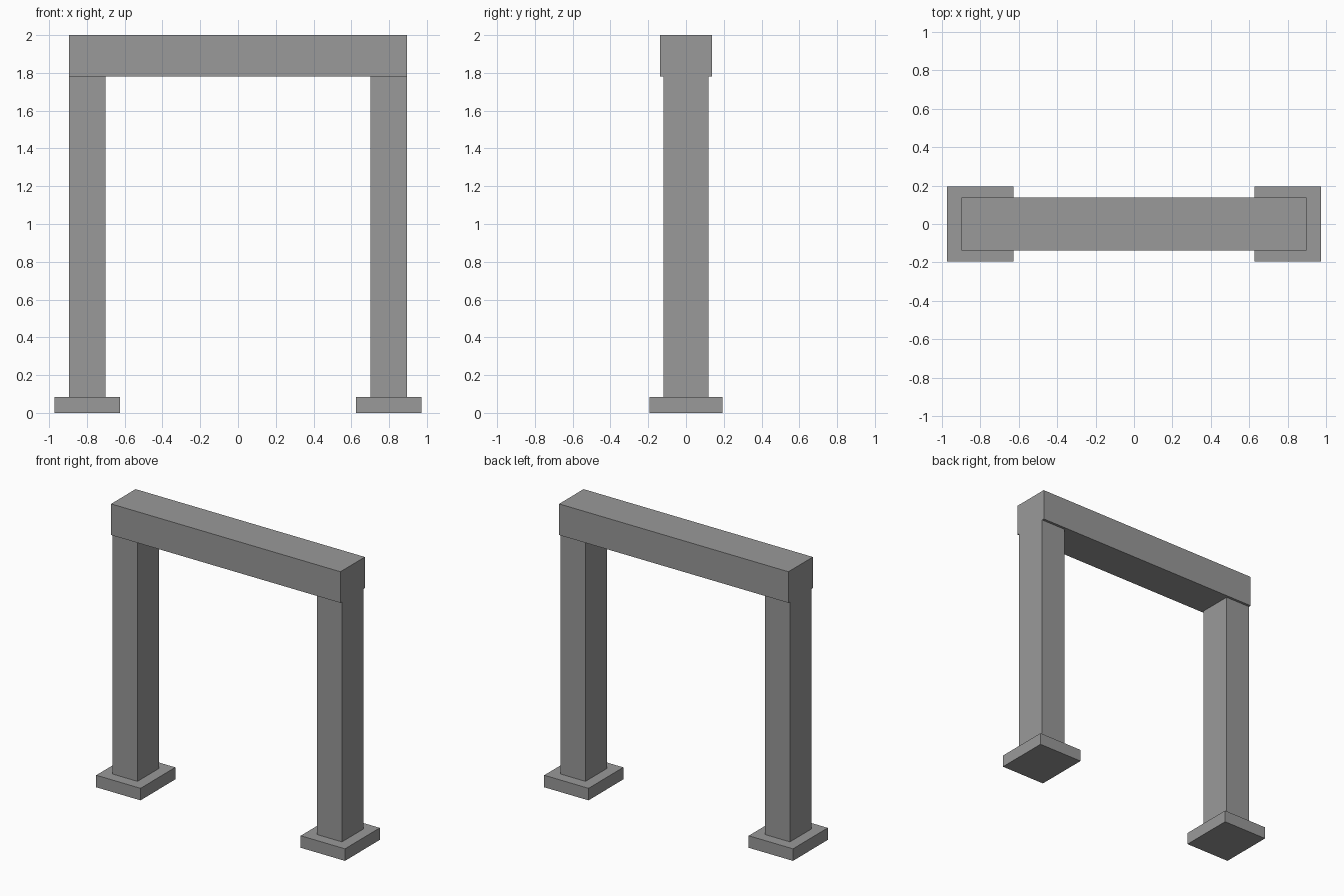
import bpy

if "Cube" in bpy.data.objects:
    bpy.data.objects.remove(bpy.data.objects["Cube"])

# Dark grey shared by every part
grey = bpy.data.materials.new("dark_grey")
grey.diffuse_color = (0.32, 0.32, 0.32, 1)
grey.use_nodes = True
grey.node_tree.nodes["Principled BSDF"].inputs["Base Color"].default_value = grey.diffuse_color


def box(name, center_x, size_x, size_y, z_low, z_high):
    bpy.ops.mesh.primitive_cube_add(size=1, location=(center_x, 0, (z_low + z_high) / 2))
    obj = bpy.context.object
    obj.name = name
    obj.scale = (size_x, size_y, z_high - z_low)
    bpy.ops.object.transform_apply(location=False, rotation=False, scale=True)
    obj.data.materials.append(grey)
    return obj


BASE_TOP = 0.085
BEAM_BOTTOM = 1.78

# Footing and post on each side
for side, sign in (("left", -1), ("right", 1)):
    box(side + "_base", sign * 0.799, 0.346, 0.388, 0, BASE_TOP)
    box(side + "_post", sign * 0.799, 0.194, 0.238, BASE_TOP, BEAM_BOTTOM)

# Lintel, flush with the outer post faces
box("top_beam", 0, 1.792, 0.273, BEAM_BOTTOM, 2.0)
